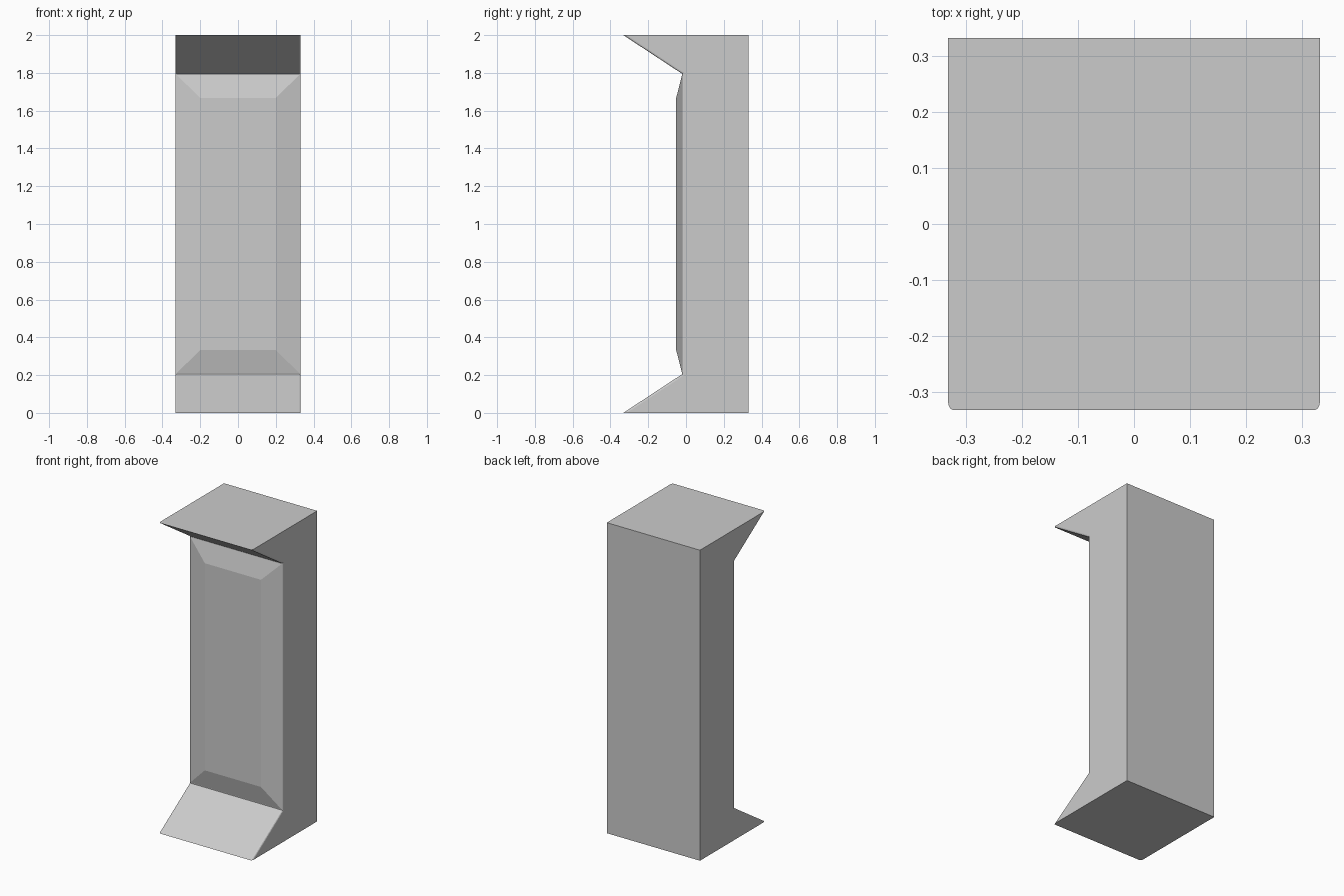
import bpy, bmesh

if "Cube" in bpy.data.objects:
    bpy.data.objects.remove(bpy.data.objects["Cube"])

grey = bpy.data.materials.new("light grey")
grey.diffuse_color = (0.6, 0.6, 0.6, 1)
grey.use_nodes = True
grey.node_tree.nodes["Principled BSDF"].inputs["Base Color"].default_value = grey.diffuse_color


def make_object(name, bm):
    bmesh.ops.recalc_face_normals(bm, faces=bm.faces)
    mesh = bpy.data.meshes.new(name)
    bm.to_mesh(mesh)
    bm.free()
    mesh.materials.append(grey)
    obj = bpy.data.objects.new(name, mesh)
    bpy.context.collection.objects.link(obj)
    return obj


# Column body: side profile with flared foot and head, extruded across x
HALF, WAIST = 0.332, -0.02
profile = [(0.332, 0), (-0.332, 0), (WAIST, 0.205),
           (WAIST, 1.795), (-0.332, 2), (0.332, 2)]
bm = bmesh.new()
side = bm.faces.new([bm.verts.new((-HALF, y, z)) for y, z in profile])
ext = bmesh.ops.extrude_face_region(bm, geom=[side])
verts = [g for g in ext["geom"] if isinstance(g, bmesh.types.BMVert)]
bmesh.ops.translate(bm, verts=verts, vec=(2 * HALF, 0, 0))
bmesh.ops.recalc_face_normals(bm, faces=bm.faces)

# Slightly rounded front side edges
front = [e for e in bm.edges
         if abs(e.verts[0].co.x - e.verts[1].co.x) < 1e-4
         and all(v.co.y < 0 for v in e.verts)]
bmesh.ops.bevel(bm, geom=front, offset=0.01, segments=3, profile=0.5,
                affect='EDGES', clamp_overlap=True)
make_object("column_body", bm)

# Raised front panel with sloping borders
bm = bmesh.new()


def ring(x, y, z0, z1):
    return [bm.verts.new(p) for p in
            ((-x, y, z0), (x, y, z0), (x, y, z1), (-x, y, z1))]


outer = ring(0.325, WAIST - 0.001, 0.21, 1.79)
inner = ring(0.2, -0.052, 0.333, 1.667)
bm.faces.new(inner)
for i in range(4):
    j = (i + 1) % 4
    bm.faces.new((outer[i], outer[j], inner[j], inner[i]))
bm.faces.new(outer[::-1])
make_object("front_panel", bm)
